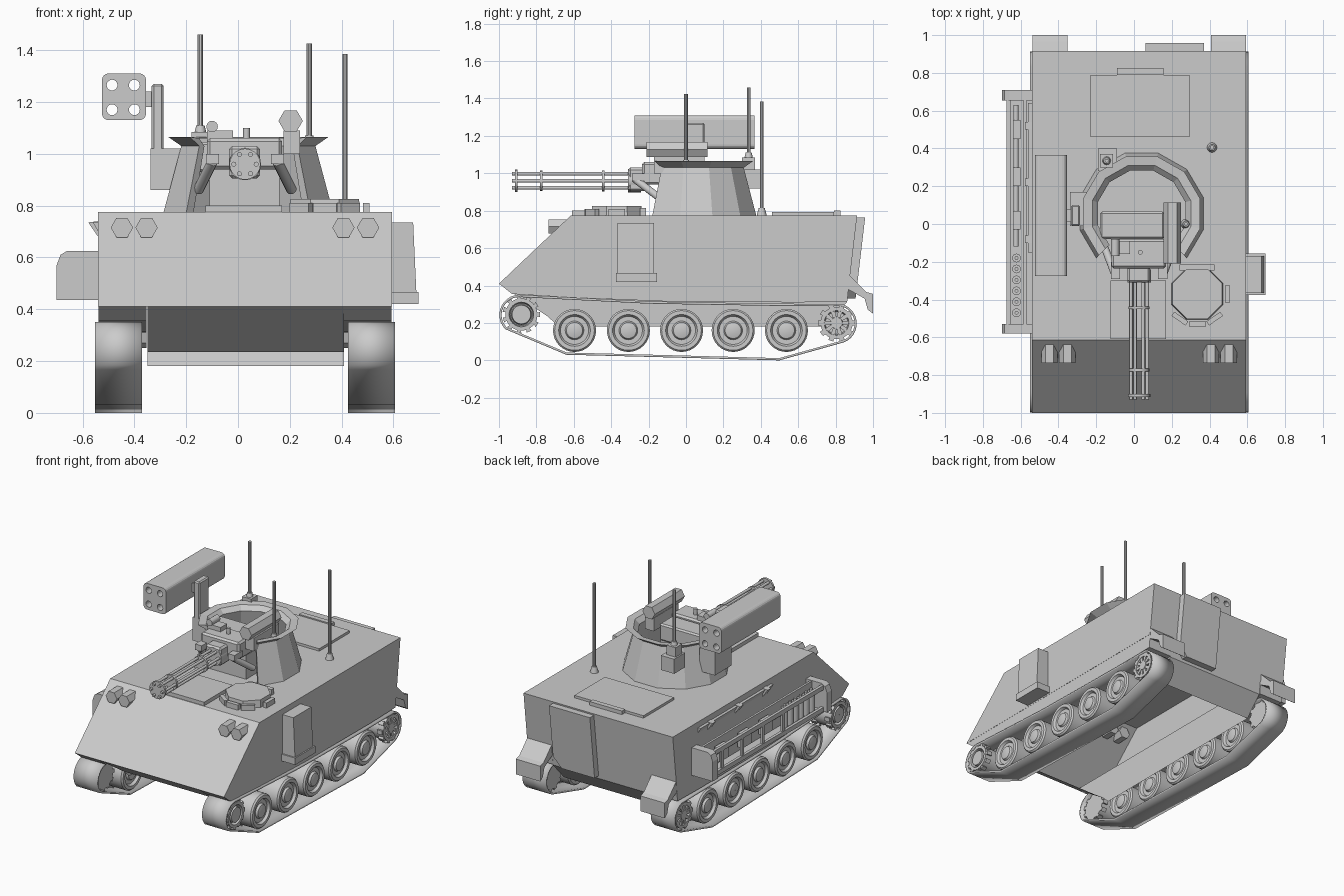
import bpy, bmesh, math
from mathutils import Vector

if "Cube" in bpy.data.objects:
    bpy.data.objects.remove(bpy.data.objects["Cube"])

C = 0.027          # hull centreline in x
smooth = []


def make(name, verts, faces, soft=False):
    me = bpy.data.meshes.new(name)
    me.from_pydata([tuple(v) for v in verts], [], faces)
    bm = bmesh.new()
    bm.from_mesh(me)
    bmesh.ops.recalc_face_normals(bm, faces=bm.faces)
    bm.to_mesh(me)
    bm.free()
    ob = bpy.data.objects.new(name, me)
    bpy.context.collection.objects.link(ob)
    if soft:
        smooth.append(ob)
    return ob


def prism(name, pts, a, b, axis='x', soft=False, skip=()):
    """Extrude a 2D outline along an axis from a to b, leaving out the skipped sides."""
    put = {'x': lambda p, t: (t, p[0], p[1]),
           'y': lambda p, t: (p[0], t, p[1]),
           'z': lambda p, t: (p[0], p[1], t)}[axis]
    n = len(pts)
    faces = [(i, (i + 1) % n, n + (i + 1) % n, n + i) for i in range(n) if i not in skip]
    faces += [tuple(range(n)), tuple(range(n, 2 * n))]
    return make(name, [put(p, t) for t in (a, b) for p in pts], faces, soft)


def box(name, x0, x1, y0, y1, z0, z1, bevel=0, seg=1):
    ob = prism(name, [(x0, y0), (x1, y0), (x1, y1), (x0, y1)], z0, z1, 'z')
    if bevel:
        m = ob.modifiers.new("bevel", 'BEVEL')
        m.width, m.segments = bevel, seg
    return ob


def rod(name, p, q, r, sides=16, r2=None, turn=0.0):
    """Cylinder or cone between two points."""
    p, q = Vector(p), Vector(q)
    rot = (q - p).to_track_quat('Z', 'Y')
    r2 = r if r2 is None else r2
    vs = []
    for o, rad in ((p, r), (q, r2)):
        for i in range(sides):
            a = turn + 2 * math.pi * i / sides
            vs.append(o + rot @ Vector((rad * math.cos(a), rad * math.sin(a), 0)))
    fs = [(i, (i + 1) % sides, sides + (i + 1) % sides, sides + i) for i in range(sides)]
    fs += [tuple(range(sides)), tuple(range(sides, 2 * sides))]
    return make(name, vs, fs, sides > 8)


def lathe(name, prof, side, y, z, sides=32):
    """Revolve (offset from centreline, radius) profile about the x direction."""
    n = len(prof)
    vs = [(C + side * d, y + r * math.cos(2 * math.pi * i / sides), z + r * math.sin(2 * math.pi * i / sides))
          for i in range(sides) for d, r in prof]
    fs = [(i * n + j, i * n + (j + 1) % n, (i + 1) % sides * n + (j + 1) % n, (i + 1) % sides * n + j)
          for i in range(sides) for j in range(n)]
    return make(name, vs, fs, True)


def arc(cy, cz, r, a0, a1, n):
    return [(cy + r * math.cos(math.radians(a0 + (a1 - a0) * i / n)),
             cz + r * math.sin(math.radians(a0 + (a1 - a0) * i / n))) for i in range(n + 1)]


# hull: hollow wide upper body and narrow lower tub, open underneath
prism("upper_hull", [(-1, .41), (-.615, .775), (.915, .775), (.872, .41)], -.54, .594, skip=(3,))
prism("lower_hull", [(-1, .41), (-.74, .235), (-.68, .18), (.74, .18), (.86, .31), (.872, .41)], -.35, .41,
      skip=(1, 2, 5))

# running gear, both sides
for s in (-1, 1):
    tag = "left" if s < 0 else "right"
    # sponson underside
    prism(tag + "_sponson", [(-1, .41), (-.93, .355), (-.6, .335), (-.1, .315), (.6, .31), (.862, .315), (.872, .41)],
          C + s * .38, C + s * .566)
    # track band
    path = arc(-.89, .243, .108, 80, 225, 12) + [(-.64, .03), (-.1, .016), (.5, 0)] \
        + arc(.805, .197, .108, -70, 75, 12) + [(.5, .303), (-.2, .315)]
    n = len(path)
    vs = [(C + s * d, y, z) for d in (.398, .578) for y, z in path]
    track = make(tag + "_track", vs, [(i, (i + 1) % n, n + (i + 1) % n, n + i) for i in range(n)], True)
    m = track.modifiers.new("thickness", 'SOLIDIFY')
    m.thickness, m.offset = .012, -1
    # road wheels, dished on both faces
    outer = [(.565, .115), (.575, .106), (.575, .085), (.558, .075), (.558, .05), (.572, .043), (.578, .02), (.578, .001)]
    for k, y in enumerate((-.596, -.308, -.024, .252, .537)):
        lathe(f"{tag}_road_wheel_{k}", [(.983 - d, r) for d, r in reversed(outer)] + outer, s, y, .16)
    # drive sprocket and rear idler
    for part, y, z, hub, teeth in (("sprocket", -.88, .245, .05, 11), ("idler", .805, .2, .03, 10)):
        lathe(f"{tag}_{part}_rim", [(.42, .06), (.42, .086), (.575, .086), (.575, .066), (.55, .06)], s, y, z)
        lathe(f"{tag}_{part}_hub", [(.42, .001), (.42, .075), (.545, .075), (.545, hub + .005), (.575, hub),
              (.575, .001)], s, y, z)
        for k in range(teeth):
            a = 2 * math.pi * k / teeth
            d = Vector((0, math.cos(a), math.sin(a)))
            t = Vector((0, -d.z, d.y)) * .014
            r0 = .08 if part == "sprocket" else .025
            o = Vector((0, y, z))
            quad = [o + d * r0 - t * .6, o + d * r0 + t * .6, o + d * .1 + t, o + d * .1 - t]
            for x in (.42, .535):
                prism(f"{tag}_{part}_tooth_{k}", [(v.y, v.z) for v in quad], C + s * x, C + s * (x + .037))
    # rear mudguard
    prism(tag + "_mudguard", [(.87, .46), (.965, .365), (1, .355), (1, .25), (.972, .27), (.955, .33), (.866, .38)],
          C + s * .38, C + s * .565)
    # paired hexagonal headlights
    for d in (.38, .475):
        rod(tag + "_headlight", (C + s * d, -.735, .715), (C + s * d, -.63, .715), .043, 6)

# rear door with a cut lower corner
door = prism("rear_door", [(.06, .765), (.37, .765), (.37, .4), (.31, .33), (.06, .33)], .905, .958, 'y')
for v in door.data.vertices:
    v.co.y -= (.765 - v.co.z) * .118

# roof hatches
box("rear_roof_hatch", -.23, .295, .46, .79, .77, .792)
box("roof_hatch_hinge", -.09, .155, .79, .825, .77, .8)
box("engine_cover", -.125, .17, -.61, -.3, .77, .8)
rod("driver_hatch", (.335, -.37, .77), (.335, -.37, .825), .148, 8, .143, math.pi / 8)
box("driver_hatch_hinge", .24, .425, -.245, -.215, .77, .815)
for a in (0, -55, -90, -125):
    r = math.radians(a)
    p = box("periscope", -.013, .013, -.045, .045, 0, .04)
    p.location = (.335 + .16 * math.cos(r), -.37 + .16 * math.sin(r), .77)
    p.rotation_euler.z = r

# right side stowage box
prism("right_stowage_box", [(.59, .43), (.69, .43), (.676, .735), (.59, .735)], -.365, -.17, 'y')
box("stowage_box_foot", .59, .697, -.375, -.155, .42, .467)

# left side rack
for y0, y1 in ((-.58, -.53), (.655, .71)):
    prism("rack_end", [(-.54, .435), (-.7, .435), (-.7, .57), (-.685, .61), (-.66, .625), (-.54, .625)], y0, y1, 'y')
for z in (.45, .6):
    box("rack_rail", -.675, -.655, -.55, .68, z - .015, z + .015)
box("rack_floor", -.67, -.54, -.55, .68, .435, .447)
box("rack_back", -.585, -.57, -.55, .68, .44, .62)
for k in range(6):
    y = -.47 + .058 * k
    rod("rack_bottle", (-.622, y, .44), (-.622, y, .585), .023, 16)
    rod("rack_bottle_cap", (-.622, y, .585), (-.622, y, .605), .01, 12)
for y in (-.1, .12, .34, .56):
    box("rack_post", -.672, -.658, y - .012, y + .012, .44, .61)
rod("rack_tool_handle", (-.625, -.12, .56), (-.625, .63, .56), .014, 12)
for y in (-.03, .2, .45):
    box("rack_tool_block", -.64, -.6, y, y + .1, .49, .585)
prism("side_rail", [(-.54, .735), (-.56, .735), (-.54, .7)], -.15, .64, 'y')
for y in (-.1, .2, .5):
    prism("side_rail_clip", [(-.54, .74), (-.578, .735), (-.54, .68)], y, y + .04, 'y')

# open-fronted faceted turret shield with flared rim
prof = [(.34, .77), (.268, 1.03), (.32, 1.065), (.27, 1.06), (.24, 1.03), (.3, .77)]
n, seg = len(prof), 9
verts = []
for i in range(seg + 1):
    a = math.radians(-45 + 30 * i)
    verts += [(.04 + r * math.cos(a), .055 + .98 * r * math.sin(a), z) for r, z in prof]
faces = [(i * n + j, i * n + (j + 1) % n, (i + 1) * n + (j + 1) % n, (i + 1) * n + j)
         for i in range(seg) for j in range(n)]
make("turret_shield", verts, faces + [tuple(range(n)), tuple(range(seg * n, seg * n + n))])

# gun mount
box("gun_pedestal", -.11, .16, -.14, .05, .77, .94)
box("gun_cradle", -.18, .16, -.08, .065, .93, 1.045, .01)
box("gun_mantlet", -.12, .17, -.235, -.08, .94, 1.06, .012)
box("gun_receiver", -.035, .085, -.31, -.2, .905, 1.03, .012)
for s in (-1, 1):
    rod("gun_strut", (C + s * .125, -.275, .97), (C + s * .18, -.13, .86), .02, 12)
    box("gun_trunnion", C + s * .1, C + s * .15, -.29, -.2, .96, 1.0)
rod("small_sight", (-.1, -.17, 1.105), (-.1, -.08, 1.105), .022)
box("small_sight_base", -.12, -.02, -.16, -.09, 1.04, 1.09)
rod("gun_knob", (.033, -.15, 1.05), (.033, -.15, 1.1), .013, 12)

# rotary gun barrels with clamps
for k in range(6):
    a = math.pi * k / 3
    x, z = C + .043 * math.cos(a), .96 + .043 * math.sin(a)
    rod("gun_barrel", (x, -.93, z), (x, -.3, z), .0095, 12)
for y, r in ((-.915, .06), (-.78, .054), (-.45, .056)):
    rod("barrel_clamp", (C, y, .96), (C, y + .014, .96), r, 20)
rod("barrel_breech", (C, -.31, .96), (C, -.24, .96), .062, 20)

# sight tube on the right of the turret
rod("sight_tube", (.203, -.21, 1.127), (.203, .115, 1.127), .047, 6)
box("sight_tube_base", .175, .24, -.17, .1, 1.0, 1.09)

# missile pod with four through tubes, carried on a side arm
pod = prism("missile_pod", [p for cx, cz, a in ((-.38, 1.285, 0), (-.5, 1.285, 90), (-.5, 1.155, 180), (-.38, 1.155, 270))
            for p in arc(cx, cz, .025, a, a + 90, 4)], -.275, .365, 'y')
for x in (-.486, -.4):
    for z in (1.265, 1.17):
        cut = rod("tube_cutter", (x, -.4, z), (x, .5, z), .021, 16)
        smooth.remove(cut)
        cut.hide_render = True
        m = pod.modifiers.new("tube", 'BOOLEAN')
        m.operation, m.object, m.solver = 'DIFFERENCE', cut, 'EXACT'
box("pod_link", -.36, -.33, .01, .08, 1.18, 1.24)
box("pod_arm", -.333, -.287, -.01, .1, .99, 1.27, .008)
box("pod_arm_bracket", -.338, -.22, -.01, .17, .86, 1.02)

# antennas
for name, x, y, z0, z1, zb in (("rear_antenna", -.145, .335, 1.06, 1.46, 1.11), ("sight_antenna", .275, 0, 1.0, 1.425, 1.07),
                               ("hull_antenna", .413, .405, .77, 1.385, .815)):
    rod(name, (x, y, z0), (x, y, z1), .0105, 10)
    rod(name + "_base", (x, y, z0), (x, y, zb), .028, 12, .016)
box("rear_antenna_bracket", -.19, -.09, .28, .4, .92, 1.02)
box("rear_antenna_mount", -.18, -.11, .3, .37, 1.02, 1.085)

# smooth shading on round parts
for ob in smooth:
    ob.select_set(True)
bpy.context.view_layer.objects.active = smooth[0]
bpy.ops.object.shade_smooth_by_angle(angle=math.radians(32))
